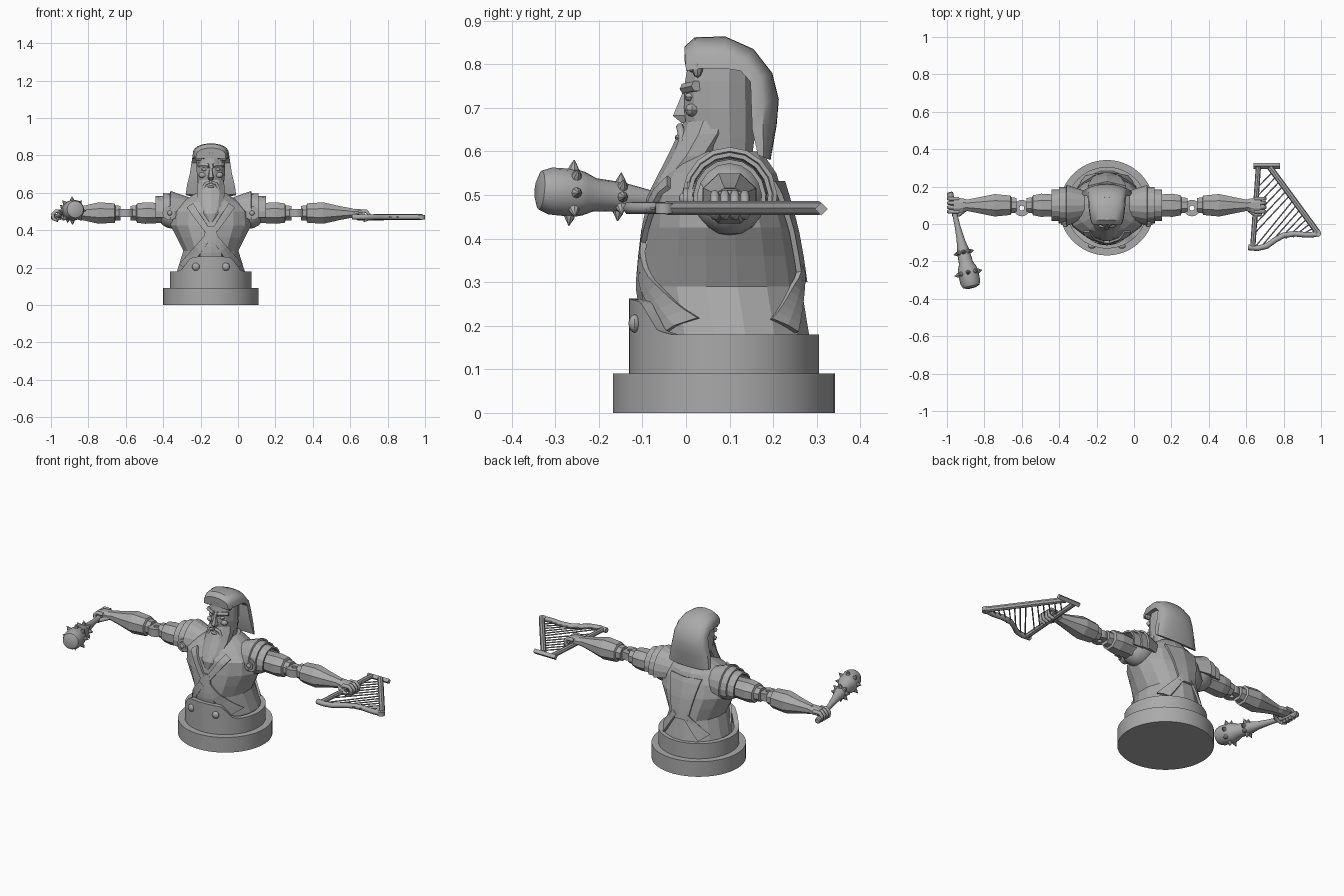
import bpy
import bmesh
import math
from mathutils import Vector

default_cube = bpy.data.objects.get("Cube")
if default_cube:
    bpy.data.objects.remove(default_cube, do_unlink=True)

stone = bpy.data.materials.new("stone_grey")
stone.use_nodes = True
stone.diffuse_color = (0.4, 0.4, 0.4, 1)
stone.node_tree.nodes["Principled BSDF"].inputs["Base Color"].default_value = stone.diffuse_color
CENTRE = -0.145          # x of the bust
ARM_Y, ARM_Z = 0.1, 0.492
SIDES = (("right", -1), ("left", 1))


def finish(name, bm, smooth=False):
    """Turn a bmesh into a named object."""
    bmesh.ops.recalc_face_normals(bm, faces=bm.faces)
    mesh = bpy.data.meshes.new(name)
    bm.to_mesh(mesh)
    bm.free()
    obj = bpy.data.objects.new(name, mesh)
    bpy.context.collection.objects.link(obj)
    mesh.materials.append(stone)
    if smooth:
        bpy.ops.object.select_all(action="DESELECT")
        obj.select_set(True)
        bpy.context.view_layer.objects.active = obj
        bpy.ops.object.shade_smooth_by_angle(angle=math.radians(35))
    return obj


def skin(name, rings, smooth=False, loop=True, caps=True, wrap=False):
    """Bridge successive rings of points."""
    bm = bmesh.new()
    rows = [[bm.verts.new(p) for p in ring] for ring in rings]
    pairs = list(zip(rows, rows[1:]))
    if wrap:
        pairs.append((rows[-1], rows[0]))
    count = len(rows[0])
    for low, high in pairs:
        for i in range(count if loop else count - 1):
            j = (i + 1) % count
            bm.faces.new((low[i], low[j], high[j], high[i]))
    if caps and loop and not wrap:
        bm.faces.new(rows[0])
        bm.faces.new(rows[-1])
    return finish(name, bm, smooth)


def upright(name, sections, sides, smooth=False):
    """Loft of ellipses given as z, y centre, x radius, y radius."""
    turn = [math.tau * (i + 0.5) / sides for i in range(sides)]
    return skin(name, [[(CENTRE + rx * math.cos(a), cy + ry * math.sin(a), z) for a in turn]
                       for z, cy, rx, ry in sections], smooth)


def limb(name, side, sections, sides=8):
    """Loft along the arm given as distance, y radius, z radius."""
    turn = [math.tau * (i + 0.5) / sides for i in range(sides)]
    return skin(name, [[(CENTRE + side * d, ARM_Y + ry * math.cos(a), ARM_Z + rz * math.sin(a)) for a in turn]
                       for d, ry, rz in sections])


def shaft(name, start, end, profile, sides=16, smooth=True):
    """Turned shape between two points; profile gives fraction and radius."""
    start, end = Vector(start), Vector(end)
    spin = (end - start).to_track_quat("Z", "Y")
    rings = []
    for t, r in profile:
        ring = [Vector((r * math.cos(math.tau * i / sides), r * math.sin(math.tau * i / sides), 0)) for i in range(sides)]
        rings.append([start.lerp(end, t) + spin @ p for p in ring])
    return skin(name, rings, smooth)


def rod(name, start, end, radius, sides=12):
    return shaft(name, start, end, ((0, radius), (1, radius)), sides, sides > 6)


def ball(name, place, size, segments=12):
    bm = bmesh.new()
    bmesh.ops.create_uvsphere(bm, u_segments=segments, v_segments=segments // 2 + 2, radius=1)
    bmesh.ops.scale(bm, vec=size, verts=bm.verts)
    bmesh.ops.translate(bm, vec=place, verts=bm.verts)
    return finish(name, bm, True)


def tube(name, points, radius):
    curve = bpy.data.curves.new(name, "CURVE")
    curve.dimensions = "3D"
    curve.bevel_depth = radius
    curve.bevel_resolution = 1
    curve.use_fill_caps = True
    line = curve.splines.new("POLY")
    line.points.add(len(points) - 1)
    for point, co in zip(line.points, points):
        point.co = (*co, 1)
    obj = bpy.data.objects.new(name, curve)
    bpy.context.collection.objects.link(obj)
    curve.materials.append(stone)


# Plinth and raised cup
HUB = 0.087
upright("plinth", [(0, HUB, 0.255, 0.255), (0.09, HUB, 0.255, 0.255)], 64, True)
rings = []
for i in range(96):
    a = math.tau * i / 96
    c, s = math.cos(a), math.sin(a)
    lift = max(0, -s - 0.55) * 0.06 + max(0, min(1, (-s - 0.7) / 0.18)) * 0.055
    top = 0.18 + lift
    rings.append([(CENTRE + r * c, HUB + r * s, z) for r, z in
                  ((0.19, 0.085), (0.218, 0.085), (0.218, top), (0.19, top))])
skin("plinth_cup", rings, True, wrap=True)
upright("cup_floor", [(0.09, HUB, 0.2, 0.2), (0.12, HUB, 0.2, 0.2)], 32)

# Torso
TORSO = [(0.1, 0.1, 0.185, 0.18), (0.18, 0.1, 0.185, 0.186), (0.29, 0.082, 0.15, 0.186),
         (0.36, 0.08, 0.185, 0.178), (0.425, 0.078, 0.22, 0.168), (0.5, 0.073, 0.215, 0.152),
         (0.55, 0.08, 0.16, 0.13), (0.6, 0.09, 0.08, 0.085)]
upright("torso", TORSO, 16)


def surface(x, z, back):
    """Point just outside the torso."""
    for a, b in zip(TORSO, TORSO[1:]):
        if a[0] <= z <= b[0]:
            t = (z - a[0]) / (b[0] - a[0])
            cy, rx, ry = (p + (q - p) * t for p, q in zip(a[1:], b[1:]))
            reach = ry * math.sqrt(max(0, 1 - (x / rx) ** 2)) + 0.006
            return (CENTRE + x, cy + (reach if back else -reach), z)


def strap(name, start, end, widths, back=False):
    """Cloth band lying on the torso."""
    start, end = Vector(start), Vector(end)
    across = Vector((end.y - start.y, start.x - end.x)).normalized()
    rings = []
    for i in range(9):
        t = i / 8
        mid = start.lerp(end, t)
        half = across * (widths[0] + (widths[1] - widths[0]) * t) / 2
        rings.append([surface(p.x, p.y, back) for p in (mid - half, mid, mid + half)])
    obj = skin(name, rings, loop=False)
    obj.modifiers.new("thickness", "SOLIDIFY").thickness = 0.012
    obj.modifiers["thickness"].offset = 0


strap("front_tabard", (0, 0.42), (0, 0.2), (0.05, 0.14))
strap("back_panel", (0, 0.53), (0, 0.3), (0.2, 0.1), True)
for word, side in SIDES:
    strap(word + "_coat_edge", (side * 0.02, 0.36), (side * 0.14, 0.2), (0.035, 0.06))
    strap(word + "_collar_edge", (side * 0.11, 0.53), (side * 0.02, 0.4), (0.04, 0.03))
    strap(word + "_back_coat_edge", (side * 0.03, 0.33), (side * 0.13, 0.2), (0.03, 0.05), True)
    ball(word + "_cup_rivet", (CENTRE + side * 0.08, -0.118, 0.205), (0.021, 0.014, 0.021))

# Head and beard
upright("head", [(0.56, 0.09, 0.06, 0.06), (0.63, 0.08, 0.07, 0.08), (0.7, 0.077, 0.078, 0.084),
                 (0.76, 0.077, 0.079, 0.082), (0.8, 0.08, 0.077, 0.078), (0.84, 0.085, 0.05, 0.06)], 12)
upright("beard", [(0.445, -0.082, 0.01, 0.006), (0.49, -0.068, 0.045, 0.024), (0.53, -0.035, 0.066, 0.038),
                  (0.59, 0.02, 0.077, 0.062), (0.64, 0.05, 0.076, 0.068), (0.67, 0.06, 0.07, 0.065)], 10)
skin("nose", [[(CENTRE - w, 0.02, z), (CENTRE - w * 0.5, y, z), (CENTRE + w * 0.5, y, z), (CENTRE + w, 0.02, z)]
              for w, y, z in ((0.014, -0.01, 0.665), (0.022, -0.03, 0.682), (0.013, -0.014, 0.72), (0.01, -0.002, 0.75))])
ball("lower_lip", (CENTRE, -0.014, 0.632), (0.02, 0.012, 0.008), 8)
for word, side in SIDES:
    def face(x, y, z):
        return (CENTRE + side * x, y, z)
    rod(word + "_brow", face(0.01, -0.003, 0.744), face(0.066, 0.024, 0.75), 0.013, 6)
    ball(word + "_eye", face(0.035, 0.009, 0.725), (0.016, 0.012, 0.01), 8)
    ball(word + "_cheek", face(0.045, 0.014, 0.695), (0.022, 0.016, 0.015), 8)
    tube(word + "_moustache", [face(0.004, -0.014, 0.657), face(0.028, -0.012, 0.65),
                               face(0.04, -0.008, 0.625), face(0.035, -0.018, 0.6)], 0.009)

# Hair sweeps from the brow over the crown and down the back
HAIR = [((-0.004, 0.84), (0, 0.785), 0.08), ((0.02, 0.862), (0.03, 0.79), 0.09),
        ((0.09, 0.864), (0.09, 0.79), 0.098), ((0.155, 0.835), (0.125, 0.785), 0.1),
        ((0.198, 0.78), (0.148, 0.76), 0.104), ((0.213, 0.72), (0.15, 0.7), 0.113),
        ((0.208, 0.66), (0.152, 0.65), 0.126), ((0.194, 0.58), (0.165, 0.592), 0.135)]
rings = []
for outer, inner, width in HAIR:
    outer, inner = Vector(outer), Vector(inner)
    ring = []
    for i in range(13):
        a = math.pi * i / 12
        p = inner.lerp(outer, math.sin(a) ** 0.6)
        ring.append((CENTRE - width * math.cos(a), p.x, p.y))
    rings.append(ring)
skin("hair", rings, True)
for i in range(-2, 3):
    for word, side in SIDES:
        x = CENTRE + 0.032 * i + side * 0.008
        ball("hair_lock_" + word, (x, 0.01 + 0.004 * i * i, 0.815 - 0.004 * i * i), (0.017, 0.014, 0.03), 8)

# Arms
for word, side in SIDES:
    def at(d, y, z):
        return (CENTRE + side * d, y, z)
    ball(word + "_shoulder", at(0.2, ARM_Y, ARM_Z), (0.09, 0.082, 0.085), 14)
    limb(word + "_upper_arm", side, [(0.2, 0.06, 0.06), (0.275, 0.062, 0.058), (0.35, 0.067, 0.062),
                                     (0.395, 0.058, 0.056), (0.4, 0.045, 0.043), (0.43, 0.043, 0.042)])
    limb(word + "_forearm", side, [(0.482, 0.043, 0.042), (0.51, 0.045, 0.043), (0.515, 0.056, 0.056),
                                   (0.6, 0.065, 0.062), (0.69, 0.045, 0.04), (0.76, 0.03, 0.026)])
    # Elbow hinge with a through hole
    rings = [[at(0.455 + r * math.cos(a), 0.085 + r * math.sin(a), z) for r, z in
              ((0.013, 0.47), (0.044, 0.47), (0.044, 0.514), (0.013, 0.514))]
             for a in (math.tau * i / 20 for i in range(20))]
    skin(word + "_elbow_hinge", rings, True, wrap=True)
    # Overlapping shoulder plates
    for k, (d0, r0, d1, r1) in enumerate(((0.12, 0.085, 0.215, 0.118), (0.19, 0.104, 0.255, 0.106),
                                          (0.23, 0.093, 0.295, 0.09))):
        turn = [math.radians(-15 + 210 * i / 10) for i in range(11)]
        plate = skin(f"{word}_shoulder_plate_{k + 1}",
                     [[at(d, ARM_Y + r * 0.93 * math.cos(a), ARM_Z + r * math.sin(a)) for a in turn]
                      for d, r in ((d0, r0), (d1, r1))], loop=False)
        plate.modifiers.new("thickness", "SOLIDIFY").thickness = 0.01
    # Round boss in front of the shoulder
    rod(word + "_shoulder_boss", at(0.22, 0.06, ARM_Z), at(0.22, 0.002, ARM_Z), 0.038, 20)
    rod(word + "_boss_ring", at(0.22, 0.01, ARM_Z), at(0.22, -0.006, ARM_Z), 0.024, 16)
    ball(word + "_boss_stud", at(0.22, -0.006, ARM_Z), (0.013, 0.01, 0.013))
    # Gripping hand
    limb(word + "_palm", side, [(0.73, 0.028, 0.024), (0.77, 0.04, 0.025), (0.82, 0.044, 0.02)])
    for k in range(4):
        y = 0.066 + 0.023 * k
        tube(f"{word}_finger_{k + 1}", [at(0.79, y, 0.5), at(0.83, y, 0.502), at(0.846, y, 0.485),
                                        at(0.842, y, 0.46), at(0.815, y, 0.452)], 0.0105)
    tube(word + "_thumb", [at(0.76, 0.075, 0.485), at(0.79, 0.05, 0.475), at(0.825, 0.052, 0.462)], 0.011)

# Spiked club
TAIL, TIP = Vector((-0.985, 0.17, 0.468)), Vector((-0.868, -0.342, 0.512))
shaft("club", TAIL, TIP, ((0, 0.012), (0.01, 0.017), (0.05, 0.017), (0.07, 0.012), (0.35, 0.015), (0.5, 0.022),
                          (0.62, 0.034), (0.74, 0.038), (0.79, 0.05), (0.83, 0.055), (0.94, 0.054), (0.985, 0.045), (1, 0.025)))
spin = (TIP - TAIL).to_track_quat("Z", "Y")
for t, r in ((0.63, 0.03), (0.845, 0.05)):
    for i in range(8):
        a = math.tau * i / 8
        out = spin @ Vector((math.cos(a), math.sin(a), 0))
        root = TAIL.lerp(TIP, t) + out * r
        shaft("club_spike", root, root + out * 0.026, ((0, 0.013), (0.35, 0.011), (1, 0.001)), 8)

# Harp lying flat in the left hand
FLAT = 0.47
foot, head, far = Vector((0.635, -0.125, FLAT)), Vector((0.665, 0.305, FLAT)), Vector((0.982, -0.045, FLAT))
crown = Vector((0.725, 0.305, FLAT))
rod("harp_pillar", foot, head, 0.014, 8)
rod("harp_soundboard", crown, far, 0.016, 8)
rod("harp_cap", (0.64, 0.31, FLAT - 0.002), (0.78, 0.31, FLAT - 0.002), 0.015, 4)
rod("harp_end", (0.98, -0.05, FLAT - 0.012), (0.98, -0.05, FLAT + 0.012), 0.02, 16)
NECK = [(0.61, -0.125), (0.66, -0.13), (0.71, -0.118), (0.755, -0.085), (0.8, -0.06), (0.86, -0.052), (0.92, -0.058), (0.98, -0.055)]
tube("harp_neck", [(x, y, FLAT) for x, y in NECK], 0.015)
for i in range(13):
    t = (i + 1) / 14
    if t < 0.5:
        low = head.lerp(foot, 0.15 + 1.6 * t)
    else:
        low = Vector((0.65 + (t - 0.5) * 0.56, -0.12 + (t - 0.5) * 0.14, FLAT))
    tube("harp_string", [low, crown.lerp(far, t)], 0.0035)
